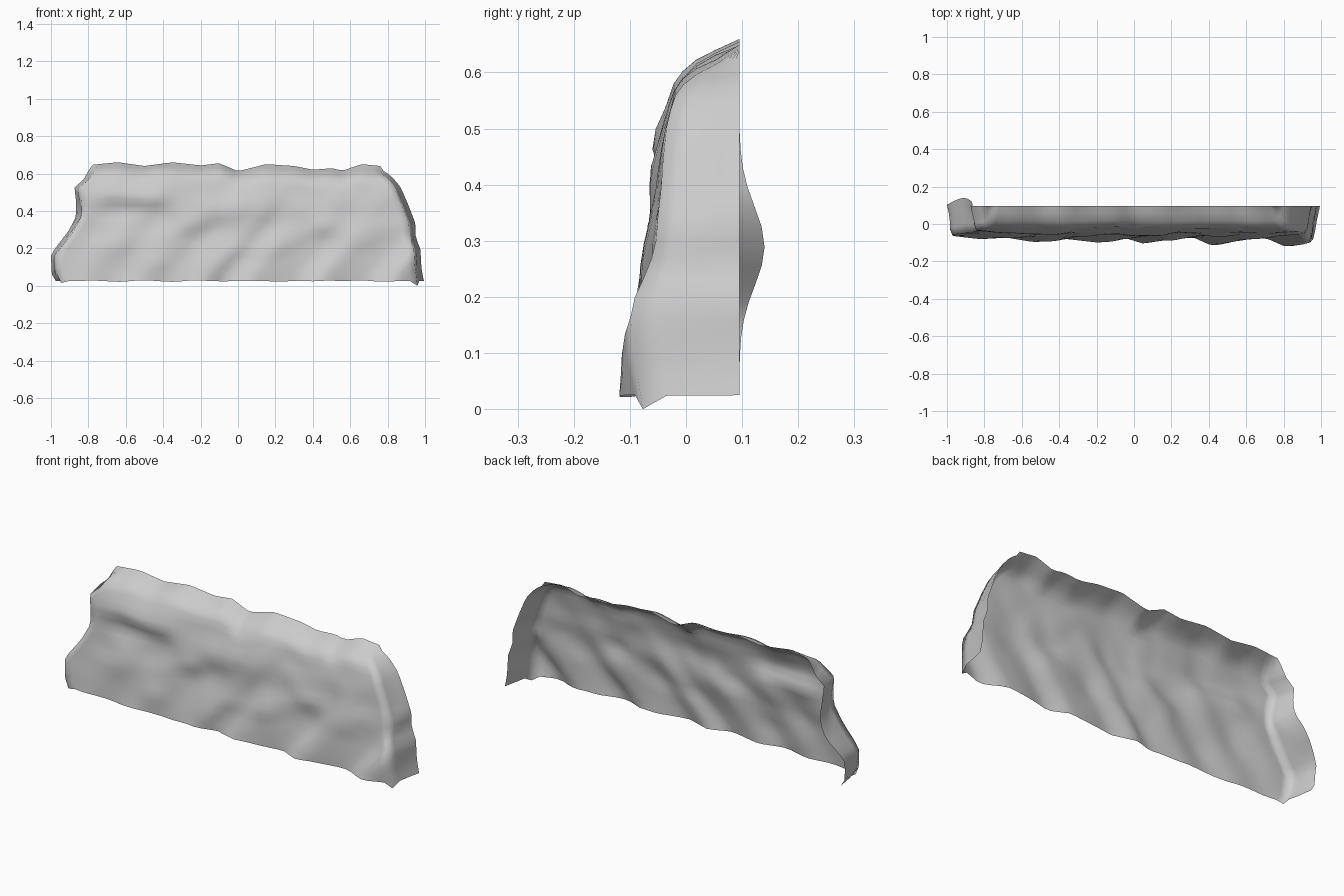
import bpy, bmesh, math
from mathutils import noise, Vector

if "Cube" in bpy.data.objects:
    bpy.data.objects.remove(bpy.data.objects["Cube"])


def table(pts, t):
    """Piecewise-linear lookup in a list of (t, value)."""
    if t <= pts[0][0]:
        return pts[0][1]
    for (a, va), (b, vb) in zip(pts, pts[1:]):
        if t <= b:
            return va + (vb - va) * (t - a) / (b - a)
    return pts[-1][1]


def bump(x, z, cx, cz, wx, wz):
    return math.exp(-((x - cx) / wx) ** 2 - ((z - cz) / wz) ** 2)


# outlines read from the front, side and top
LEFT = [(.02, -.97), (.05, -.995), (.16, -1), (.2, -.98), (.3, -.905), (.37, -.865),
        (.45, -.865), (.53, -.875), (.56, -.83), (.59, -.81), (.65, -.77)]
RIGHT = [(.02, .995), (.1, .98), (.2, .975), (.25, .95), (.32, .95), (.42, .915),
         (.52, .87), (.58, .83), (.61, .8), (.64, .76)]
CREST = [(-.77, .648), (-.64, .66), (-.5, .64), (-.35, .66), (-.2, .643), (-.1, .655),
         (0, .612), (.15, .65), (.3, .64), (.4, .62), (.5, .628), (.56, .615), (.66, .65), (.76, .64)]
FOOT = [(-1, -.07), (-.84, -.088), (-.7, -.08), (-.55, -.105), (-.4, -.085), (-.2, -.108),
        (-.1, -.072), (.03, -.112), (.2, -.085), (.3, -.08), (.4, -.125), (.55, -.09),
        (.68, -.08), (.8, -.133), (.95, -.08)]
# height fraction and depth of the front face from foot to crest
ZROW = [(0, 0), (.8, .87), (.9, .94), (1, 1)]
YROW = [(0, -.085), (.15, -.078), (.3, -.068), (.45, -.055), (.6, -.045),
        (.72, -.03), (.82, -.015), (.88, .005), (.94, .045), (1, .095)]

ROWS, FRONT, SIDE, BACK = 20, 48, 4, .095

bm = bmesh.new()
grid = []
for j in range(ROWS + 1):
    v = j / ROWS
    row = []
    for i in range(FRONT + 2 * SIDE + 1):
        u = min(max((i - SIDE) / FRONT, 0), 1)
        wrap = max(SIDE - i, i - SIDE - FRONT, 0) / SIDE
        zf = table(ZROW, v)
        z0 = .025 + .62 * zf
        xl, xr = table(LEFT, z0), table(RIGHT, z0)
        inset = .035 * (1 - wrap)
        x = xl + inset * .8 + u * (xr - xl - inset * 1.8)
        # uneven crest line, fading downwards
        z = .025 + (table(CREST, x) - .025) * zf if v > .75 else z0
        inner = min(1, 4 * u, 4 * (1 - u))
        mid = math.sin(math.pi * min(v * 1.1, 1))
        # front relief: slanted ribs from the foot, ledge with hollow, rough noise
        y = table(YROW, v)
        y += (table(FOOT, x - .8 * z0) + .092) * max(0, 1 - 1.3 * v) * (1 - wrap)
        rough = noise.noise(Vector((x * 4 - z * 3, 1.7, z * 6))) * .022
        rough += noise.noise(Vector((x * 9, 4.2, z * 11))) * .009
        rough -= .05 * bump(x, z, -.6, .49, .25, .06)
        rough += .022 * bump(x, z, -.62, .405, .2, .05)
        rough -= .015 * bump(x, z, .05, .42, .12, .12)
        y += rough * mid * (.4 + .6 * inner)
        if j and j < ROWS:
            z += noise.noise(Vector((x * 6, 8, z * 7))) * .012
        # side returns run to the back plane; the left one flares out behind
        if wrap:
            back = BACK
            if i < SIDE:
                back += .045 * bump(0, z, 0, .29, 1, .1)
            y += (back - y) * wrap
            x += noise.noise(Vector((y * 14, z * 9, x))) * .018 * (1 - wrap)
        if j == 0:
            z += noise.noise(Vector((x * 7, 3, 0))) * .008
            if i == SIDE + FRONT:
                z = 0
            if i == SIDE:
                z = .015
        row.append(bm.verts.new((x, y, z)))
    grid.append(row)

for a, b in zip(grid, grid[1:]):
    for i in range(len(a) - 1):
        bm.faces.new((a[i], a[i + 1], b[i + 1], b[i]))
bmesh.ops.remove_doubles(bm, verts=bm.verts, dist=.0005)

# open-backed rock shell
mesh = bpy.data.meshes.new("cliff_wall")
bm.to_mesh(mesh)
bm.free()
cliff = bpy.data.objects.new("cliff_wall", mesh)
bpy.context.collection.objects.link(cliff)
for p in mesh.polygons:
    p.use_smooth = True
